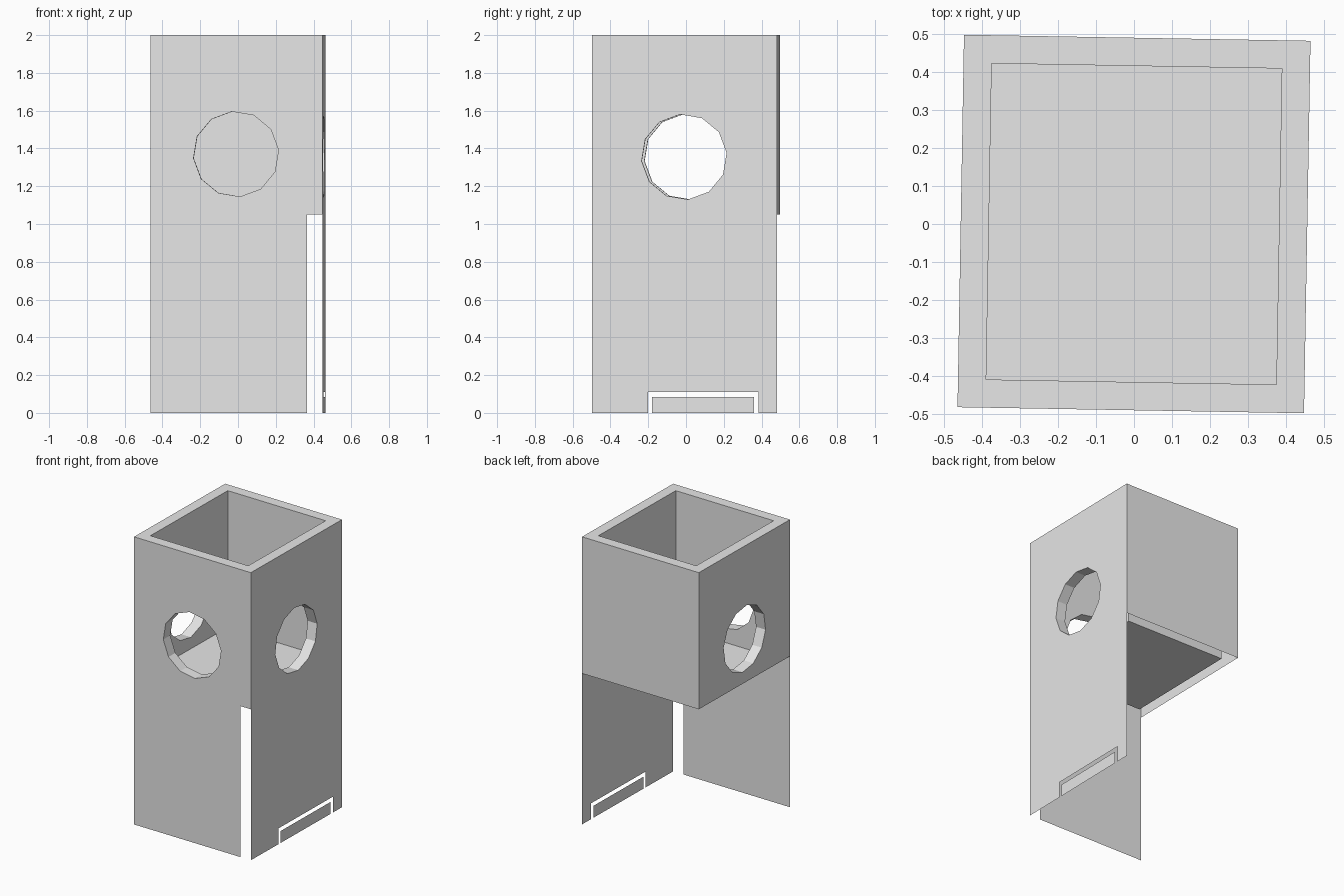
import bpy, bmesh, math
from mathutils import Vector, Matrix

cube = bpy.data.objects.get("Cube")
if cube:
    bpy.data.objects.remove(cube, do_unlink=True)

grey = bpy.data.materials.new("plain grey")
grey.use_nodes = True
grey.diffuse_color = (0.8, 0.8, 0.8, 1)
grey.node_tree.nodes["Principled BSDF"].inputs["Base Color"].default_value = (0.8, 0.8, 0.8, 1)

HX, HY = 0.455, 0.489        # half width and half depth of the outer skin
WALL = 0.074
IX, IY = HX - WALL, HY - WALL
FLOOR, TOP = 1.05, 2.0
TURN = math.radians(-1)      # the whole tower is slightly turned


def side(angle, dist):
    """Map (u, z) on an upright wall to 3D; 0 is the front, 90 the model's +x side."""
    rot = Matrix.Rotation(math.radians(angle), 3, 'Z')
    return lambda u, z: rot @ Vector((u, -dist, z))


def level(z):
    return lambda x, y: Vector((x, y, z))


def rect(x0, x1, y0, y1):
    return [(x0, y0), (x1, y0), (x1, y1), (x0, y1)]


def porthole(z, mirror=1):
    points = []
    for i in range(12):
        a = math.radians(5.5 + 30 * i)
        points.append((mirror * (0.226 * math.cos(a) - 0.002), z + 0.226 * math.sin(a)))
    return points


def sheet(bm, place, normal, outline, hole=None):
    """Flat sheet with an optional opening, facing along normal."""
    edges = []
    for loop in filter(None, (outline, hole)):
        verts = [bm.verts.new(place(*p)) for p in loop]
        edges += [bm.edges.new((v, verts[i - 1])) for i, v in enumerate(verts)]
    made = bmesh.ops.triangle_fill(bm, edges=edges, use_beauty=True, normal=normal)
    for face in made["geom"]:
        if isinstance(face, bmesh.types.BMFace):
            face.normal_update()
            if face.normal.dot(normal) < 0:
                face.normal_flip()


def finish(name, bm):
    mesh = bpy.data.meshes.new(name)
    bmesh.ops.remove_doubles(bm, verts=bm.verts, dist=0.0001)
    bm.to_mesh(mesh)
    bm.free()
    mesh.materials.append(grey)
    obj = bpy.data.objects.new(name, mesh)
    obj.rotation_euler.z = TURN
    bpy.context.collection.objects.link(obj)


# Wall outlines: the front stops short of the corner, the +x side has a slot
front = [(-HX, 0), (0.375, 0), (0.375, FLOOR), (HX, FLOOR), (HX, TOP), (-HX, TOP)]
slotted = [(-HY, 0), (-0.192, 0), (-0.192, 0.11), (0.393, 0.11), (0.393, 0),
           (HY, 0), (HY, TOP), (-HY, TOP)]
back = rect(-HX, HX, FLOOR, TOP)
short_side = rect(-HY, HY, FLOOR, TOP)

# name, angle, outer distance, inner distance, inner half width, outline, opening
walls = [
    ("front", 0, HY, IY, IX, front, porthole(1.37)),
    ("left", 90, HX, IX, IY, slotted, porthole(1.355)),
    ("back", 180, HY, IY, IX, back, None),
    ("right", 270, HX, IX, IY, short_side, porthole(1.355, -1)),
]

well = bmesh.new()
for name, angle, outer, inner, half, outline, hole in walls:
    out_dir = side(angle, 1)(0, 0)
    # Outer skin
    skin = bmesh.new()
    sheet(skin, side(angle, outer), out_dir, outline, hole)
    finish(name + "_wall", skin)
    # Inner wall of the well
    sheet(well, side(angle, inner), -out_dir, rect(-half, half, FLOOR, TOP), hole)
    # Lining of the round opening, facing its axis
    if hole:
        lining = bmesh.new()
        near, far = side(angle, outer), side(angle, inner)
        centre = sum((near(*p) for p in hole), Vector()) / len(hole)
        for i, p in enumerate(hole):
            q = hole[i - 1]
            corners = (near(*p), near(*q), far(*q), far(*p))
            face = lining.faces.new([lining.verts.new(c) for c in corners])
            face.normal_update()
            if face.normal.dot(centre - corners[0]) < 0:
                face.normal_flip()
        finish(name + "_opening_lining", lining)

# Well floor
up = Vector((0, 0, 1))
sheet(well, level(FLOOR), up, rect(-IX, IX, -IY, IY))
finish("inner_well", well)

# Top rim between the skin and the well
rim = bmesh.new()
sheet(rim, level(TOP), up, rect(-HX, HX, -HY, HY), rect(-IX, IX, -IY, IY))
finish("top_rim", rim)

# Loose flap standing in the slot
flap = bmesh.new()
sheet(flap, side(90, HX), Vector((1, 0, 0)), rect(-0.172, 0.368, 0, 0.083))
finish("slot_flap", flap)
